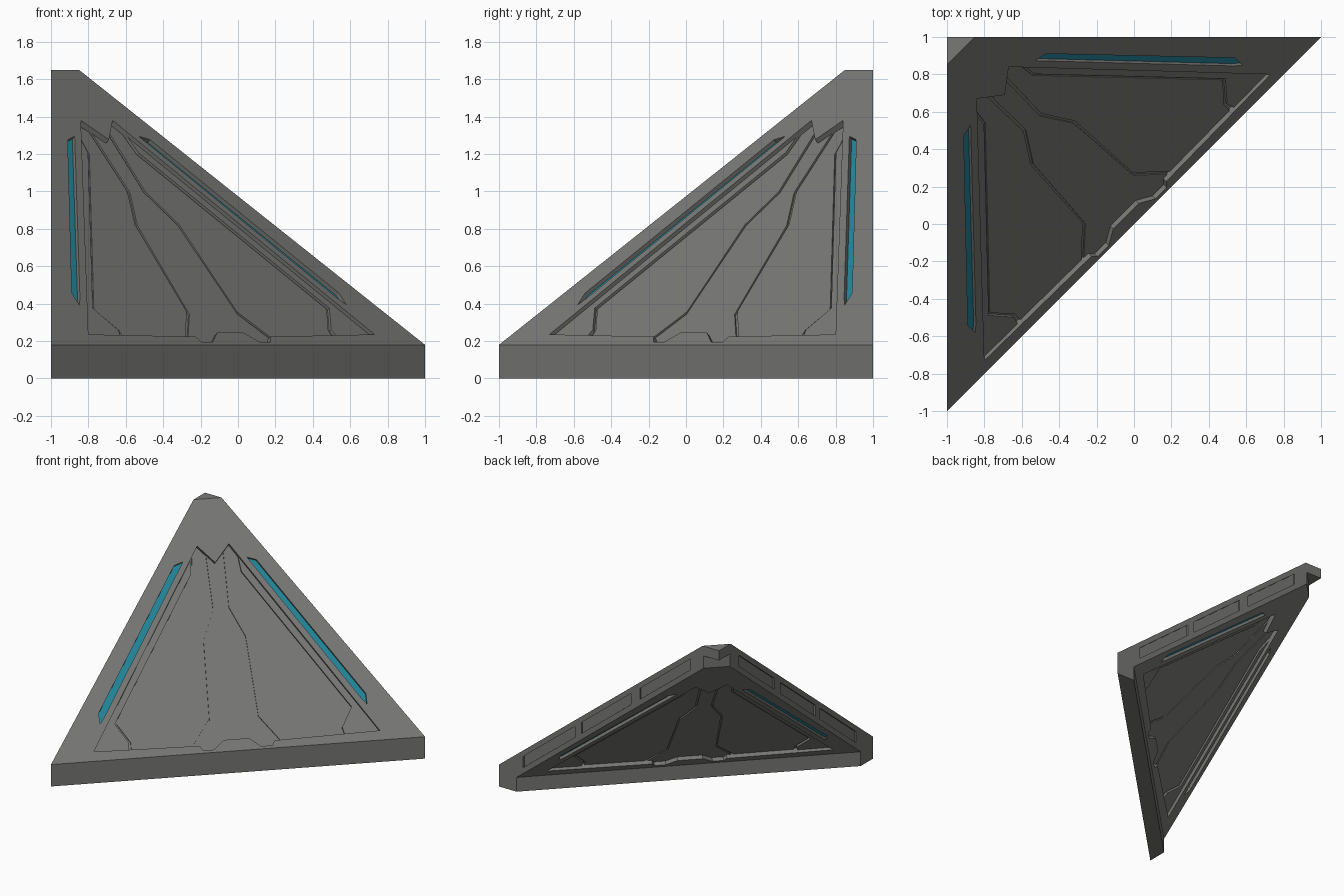
import bpy, bmesh
from mathutils import Vector

if "Cube" in bpy.data.objects:
    bpy.data.objects.remove(bpy.data.objects["Cube"])

K = 0.795                                  # slope of the panel
THICK = 0.19                               # vertical thickness
N = Vector((K, -K, 1)).normalized()


def material(name, rgb):
    m = bpy.data.materials.new(name)
    m.diffuse_color = (*rgb, 1)
    m.use_nodes = True
    m.node_tree.nodes["Principled BSDF"].inputs["Base Color"].default_value = m.diffuse_color
    return m


grey = material("armour grey", (0.19, 0.19, 0.18))
blue = material("light blue", (0.016, 0.235, 0.325))


def make(name, bm, mat):
    bmesh.ops.remove_doubles(bm, verts=bm.verts, dist=1e-4)
    bmesh.ops.recalc_face_normals(bm, faces=bm.faces)
    me = bpy.data.meshes.new(name)
    bm.to_mesh(me)
    bm.free()
    ob = bpy.data.objects.new(name, me)
    me.materials.append(mat)
    bpy.context.collection.objects.link(ob)
    return ob


def loft(bm, a, b):
    """Closed solid between two matching loops of points."""
    va = [bm.verts.new(p) for p in a]
    vb = [bm.verts.new(p) for p in b]
    bm.faces.new(va)
    bm.faces.new(vb[::-1])
    for i in range(len(va)):
        j = (i + 1) % len(va)
        bm.faces.new((va[i], vb[i], vb[j], va[j]))


def mirror(pts):
    return [(-y, -x) for x, y in reversed(pts)]


def slab(bm, pts, side, h0, h1):
    """Prism standing on the front or back slope; heights measured outwards."""
    loops = []
    for h in (h0, h1):
        loop = []
        for x, y in pts:
            s, d = x + y, y - x
            if side == "front":
                p = Vector((x, y, 0.18 + K * d)) + N * h
            else:
                d = 0.17 + 0.9 * d
                p = Vector(((s - d) / 2, (s + d) / 2, 0.18 + K * d - THICK)) - N * h
            loop.append(p)
        loops.append(loop)
    loft(bm, *loops)


# Outlines on the slope (left half, or left copy)
bump = [(-.11, -.025), (-.135, -.115), (-.195, -.175), (-.2275, -.1725)]
half = bump + [(-.80, -.73), (-.84, .67)]
recess = half + [(-.69, .69)] + mirror(half)
strip = [(-.873, .53), (-.91, .47), (-.888, -.54), (-.848, -.58), (-.845, -.53)]
edge_plate = [(-.836, .58), (-.79, .52), (-.765, -.50), (-.63, -.51),
              (-.61, -.55), (-.80, -.73)]
wing_plate = [(-.838, .66), (-.78, .675), (-.575, .48), (-.535, .30), (-.258, -.01),
              (-.266, -.208), (-.592, -.528), (-.622, -.498), (-.755, -.49),
              (-.779, .525), (-.836, .60)]
centre_half = bump + [(-.252, -.195), (-.244, -.014), (-.522, .305),
                      (-.562, .487), (-.765, .682)]
centre_plate = centre_half + [(-.69, .69)] + mirror(centre_half)

# Main body: cross-section swept between the two side planes
section = [(0, 0), (0, .18), (1.85, 1.65), (2, 1.65), (2, 1.57), (1.86, 1.57),
           (1.86, .18 + K * 1.86 - THICK), (.16, .18 + K * .16 - THICK), (.16, 0)]
bm = bmesh.new()
loft(bm, [(-1, d - 1, z) for d, z in section], [(1 - d, 1, z) for d, z in section])
body = make("corner_panel", bm, grey)

# Cutters: panel recess, light slots, side slots
bm = bmesh.new()
for side in ("front", "back"):
    slab(bm, recess, side, -.04, .02)
    for s in (strip, mirror(strip)):
        slab(bm, s, side, -.03, .02)
for d0, d1 in ((.22, .69), (.75, 1.20), (1.28, 1.74)):
    q = [(d, .18 + K * d - THICK / 2 + o)
         for d, o in ((d0, -.045), (d1, -.045), (d1, .045), (d0, .045))]
    loft(bm, [(1 - d, .985, z) for d, z in q], [(1 - d, 1.02, z) for d, z in q])
    loft(bm, [(-.985, d - 1, z) for d, z in q], [(-1.02, d - 1, z) for d, z in q])
cutter = make("recess_cutter", bm, grey)
cutter.hide_render = True

mod = body.modifiers.new("recesses", "BOOLEAN")
mod.operation = "DIFFERENCE"
mod.solver = "EXACT"
mod.object = cutter
bpy.context.view_layer.objects.active = body
bpy.ops.object.modifier_apply(modifier=mod.name)
bpy.data.objects.remove(cutter)

# Plates in the recess and light strips, on both faces
for side in ("front", "back"):
    bm = bmesh.new()
    for p in (edge_plate, mirror(edge_plate)):
        slab(bm, p, side, -.045, -.022)
    make(side + "_edge_plates", bm, grey)
    bm = bmesh.new()
    for p in (wing_plate, mirror(wing_plate), centre_plate):
        slab(bm, p, side, -.045, -.03)
    make(side + "_inner_plates", bm, grey)
    bm = bmesh.new()
    for p in (strip, mirror(strip)):
        slab(bm, p, side, -.032, -.024)
    make(side + "_light_strips", bm, blue)
